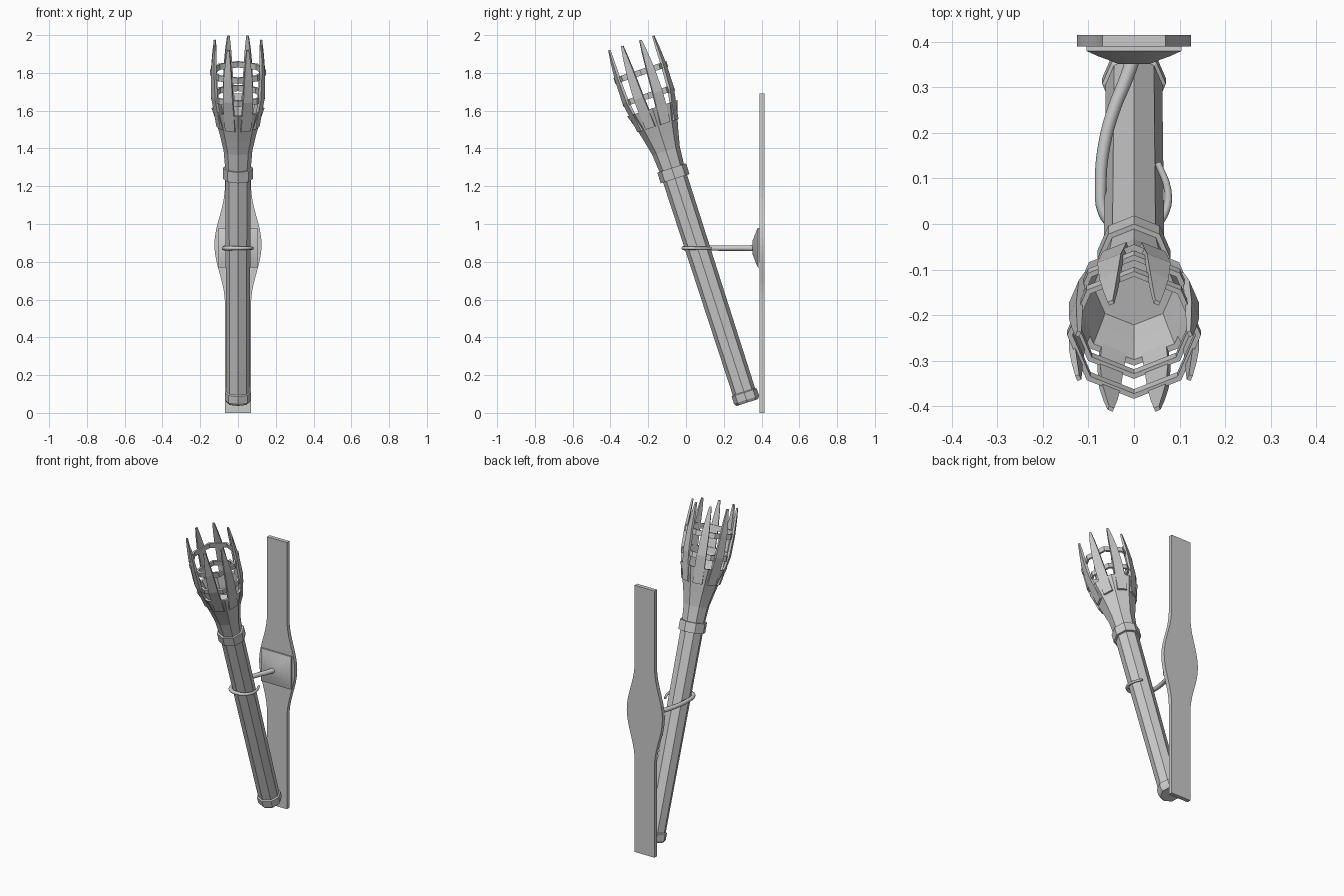
import bpy, bmesh
from math import sin, cos, pi, radians
from mathutils import Matrix

if "Cube" in bpy.data.objects:
    bpy.data.objects.remove(bpy.data.objects["Cube"])

# Torch parts are built upright, then leaned forward on this matrix
LEAN = Matrix.Translation((0, 0.325, 0.055)) @ Matrix.Rotation(radians(17.9), 4, 'X')


def finish(name, bm, matrix=Matrix()):
    bmesh.ops.recalc_face_normals(bm, faces=bm.faces)
    me = bpy.data.meshes.new(name)
    bm.to_mesh(me)
    bm.free()
    ob = bpy.data.objects.new(name, me)
    bpy.context.collection.objects.link(ob)
    ob.matrix_world = matrix
    return ob


def skin(bm, loops, closed=False):
    """Bridge equal-length loops of points; cap the ends unless closed."""
    vs = [[bm.verts.new(p) for p in lp] for lp in loops]
    n = len(vs[0])
    for a, b in zip(vs, vs[1:] + (vs[:1] if closed else [])):
        for i in range(n):
            j = (i + 1) % n
            bm.faces.new((a[i], a[j], b[j], b[i]))
    if not closed:
        bm.faces.new(vs[0])
        bm.faces.new(vs[-1])


def octagon(name, profile, closed=False):
    bm = bmesh.new()
    skin(bm, [[(r * sin(k * pi / 4), r * cos(k * pi / 4), z) for k in range(8)]
              for r, z in profile], closed)
    return finish(name, bm, LEAN)


def hoop(name, r, z0, z1, thick):
    return octagon(name, [(r, z0), (r, z1), (r - thick, z1), (r - thick, z0)], True)


# Shaft, end cap and collar band
octagon("shaft", [(0.062, 0.03), (0.067, 1.30)])
octagon("end_cap", [(0.06, 0), (0.07, 0.015), (0.07, 0.055), (0.062, 0.06)])
hoop("collar_band", 0.08, 1.245, 1.305, 0.02)

# Flared cup with a hollow top
octagon("cup", [(0.067, 1.29), (0.076, 1.40), (0.094, 1.48), (0.113, 1.556),
                (0.14, 1.637), (0.126, 1.637), (0.105, 1.56), (0.09, 1.50)])

# Basket hoops
hoop("lower_hoop", 0.143, 1.69, 1.722, 0.012)
hoop("upper_hoop", 0.147, 1.82, 1.852, 0.012)

# Eight tapering tines: (outer radius, height, half width, thickness)
sections = [(0.112, 1.54, 0.028, 0.014), (0.13, 1.64, 0.029, 0.014),
            (0.143, 1.71, 0.028, 0.015), (0.146, 1.84, 0.022, 0.015),
            (0.142, 1.93, 0.014, 0.013), (0.137, 2.0, 0.006, 0.009)]
bm = bmesh.new()
for k in range(8):
    turn = Matrix.Rotation((k + 0.5) * pi / 4, 4, 'Z')
    before = set(bm.verts)
    skin(bm, [[(-w, r, z), (w, r, z), (w, r - t, z), (-w, r - t, z)]
              for r, z, w, t in sections])
    bmesh.ops.transform(bm, matrix=turn, verts=[v for v in bm.verts if v not in before])
finish("basket_tines", bm, LEAN)

# Wall plate with a swollen middle
steps = 16
half = [(0.069, 0.0)]
for i in range(steps + 1):
    u = i / steps
    half.append((0.069 + 0.056 * (0.5 - 0.5 * cos(2 * pi * u)) ** 1.2, 0.56 + 0.66 * u))
half.append((0.069, 1.69))
bm = bmesh.new()
skin(bm, [[(-w, 0.39, z), (w, 0.39, z), (w, 0.415, z), (-w, 0.415, z)] for w, z in half])
finish("wall_plate", bm)

# Square boss that swells out to meet the arm
bm = bmesh.new()
skin(bm, [[(sx * a, y, 0.875 + sz * a) for sx, sz in ((-1, -1), (1, -1), (1, 1), (-1, 1))]
          for a, y in ((0.104, 0.392), (0.104, 0.38), (0.08, 0.369), (0.055, 0.36),
                       (0.036, 0.352))])
boss = finish("wall_boss", bm)
bpy.context.view_layer.objects.active = boss
boss.select_set(True)
bpy.ops.object.shade_smooth_by_angle(angle=radians(35))
boss.select_set(False)

# Arm that leaves the boss and hooks around the shaft
path = [(0, 0.37), (-0.015, 0.325), (-0.045, 0.25), (-0.066, 0.17), (-0.073, 0.09),
        (-0.067, 0.025), (-0.042, -0.005), (0, -0.014), (0.044, -0.004),
        (0.07, 0.03), (0.074, 0.075), (0.052, 0.135)]
cu = bpy.data.curves.new("hook_arm", 'CURVE')
cu.dimensions = '3D'
cu.bevel_depth = 0.016
cu.bevel_resolution = 2
cu.resolution_u = 4
cu.use_fill_caps = True
sp = cu.splines.new('BEZIER')
sp.bezier_points.add(len(path) - 1)
for i, (bp, (x, y)) in enumerate(zip(sp.bezier_points, path)):
    bp.co = (x, y, 0.872)
    bp.handle_left_type = bp.handle_right_type = 'AUTO'
    bp.radius = 1.0 - 0.05 * i
arm = bpy.data.objects.new("hook_arm", cu)
bpy.context.collection.objects.link(arm)
